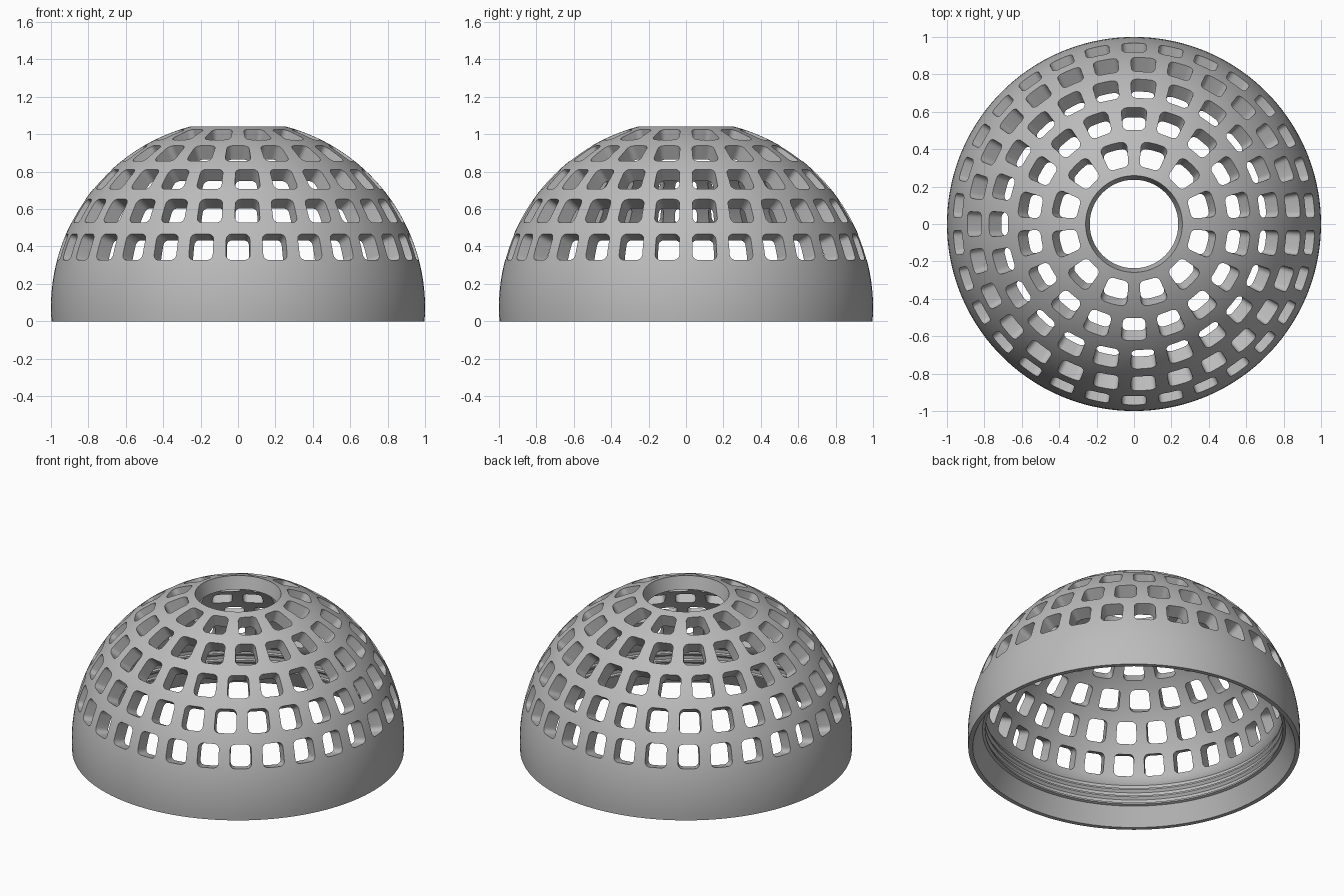
import bpy
import bmesh
from math import sin, cos, asin, pi, radians, tau

if "Cube" in bpy.data.objects:
    bpy.data.objects.remove(bpy.data.objects["Cube"])

CENTRE_Z = 0.074          # height of the sphere centre
INNER = 0.915             # inner sphere radius
TOP_EL = asin(0.966)      # elevation of the top opening


def make_object(name, bm):
    bmesh.ops.recalc_face_normals(bm, faces=bm.faces)
    mesh = bpy.data.meshes.new(name)
    bm.to_mesh(mesh)
    bm.free()
    obj = bpy.data.objects.new(name, mesh)
    bpy.context.collection.objects.link(obj)
    return obj


def arc(radius, start, end, count):
    for i in range(count + 1):
        el = start + (end - start) * i / count
        yield radius * cos(el), CENTRE_Z + radius * sin(el)


# Shell: outer sphere, conical top opening, inner sphere, ridges, tapered foot
profile = list(arc(1, asin(-CENTRE_Z), TOP_EL, 32))
profile += list(arc(INNER, TOP_EL, radians(12.5), 26))
for z in (0.255, 0.205, 0.155):
    profile += [(0.908, z), (0.908, z - 0.02), (0.895, z - 0.025), (0.895, z - 0.035)]
profile += [(0.912, 0.115), (0.97, 0)]

bm = bmesh.new()
SEGMENTS = 144
rings = []
for s in range(SEGMENTS):
    a = tau * s / SEGMENTS
    rings.append([bm.verts.new((r * cos(a), r * sin(a), z)) for r, z in profile])
for s in range(SEGMENTS):
    here, after = rings[s], rings[(s + 1) % SEGMENTS]
    for k in range(len(profile)):
        n = (k + 1) % len(profile)
        bm.faces.new((here[k], after[k], after[n], here[n]))
dome = make_object("dome_shell", bm)


def window_outline(el, half_az, half_el):
    """Rounded rectangle in azimuth and elevation."""
    corner = 0.03
    ca, ce = corner / cos(el), corner
    points = []
    for q, (sx, sy) in enumerate(((1, 1), (-1, 1), (-1, -1), (1, -1))):
        for i in range(6):
            t = (q + i / 5) * pi / 2
            points.append((sx * (half_az - ca) + ca * cos(t),
                           el + sy * (half_el - ce) + ce * sin(t)))
        # midpoint of the top or bottom edge keeps it curved
        if q in (0, 2):
            points.append((0, el + sy * half_el))
    return points


# Window cutters: five rows of radial rounded wedges
bm = bmesh.new()
for row, count in enumerate((30, 27, 23, 18, 12)):
    step = tau / count
    outline = window_outline(radians(18.9 + 12.25 * row), step * 0.325, radians(4.2))
    for i in range(count):
        mid = (i + 0.5) * step
        inner, outer = [
            [bm.verts.new((d * cos(e) * cos(mid + a), d * cos(e) * sin(mid + a),
                           CENTRE_Z + d * sin(e))) for a, e in outline]
            for d in (0.82, 1.08)]
        bm.faces.new(inner)
        bm.faces.new(outer)
        for k in range(len(outline)):
            n = (k + 1) % len(outline)
            bm.faces.new((inner[k], inner[n], outer[n], outer[k]))
bmesh.ops.triangulate(bm, faces=[f for f in bm.faces if len(f.verts) > 4])
cutter = make_object("window_cutters", bm)
cutter.hide_render = True

# Cut the windows and drop the helper
cut = dome.modifiers.new("windows", 'BOOLEAN')
cut.operation = 'DIFFERENCE'
cut.solver = 'EXACT'
cut.object = cutter
bpy.ops.object.select_all(action='DESELECT')
dome.select_set(True)
bpy.context.view_layer.objects.active = dome
bpy.ops.object.modifier_apply(modifier=cut.name)
bpy.data.objects.remove(cutter)
bpy.ops.object.shade_smooth_by_angle(angle=radians(30))

# Grey finish
grey = bpy.data.materials.new("plain_grey")
grey.use_nodes = True
grey.diffuse_color = (0.5, 0.5, 0.5, 1)
grey.node_tree.nodes["Principled BSDF"].inputs["Base Color"].default_value = (0.5, 0.5, 0.5, 1)
dome.data.materials.clear()
dome.data.materials.append(grey)
for face in dome.data.polygons:
    face.material_index = 0
